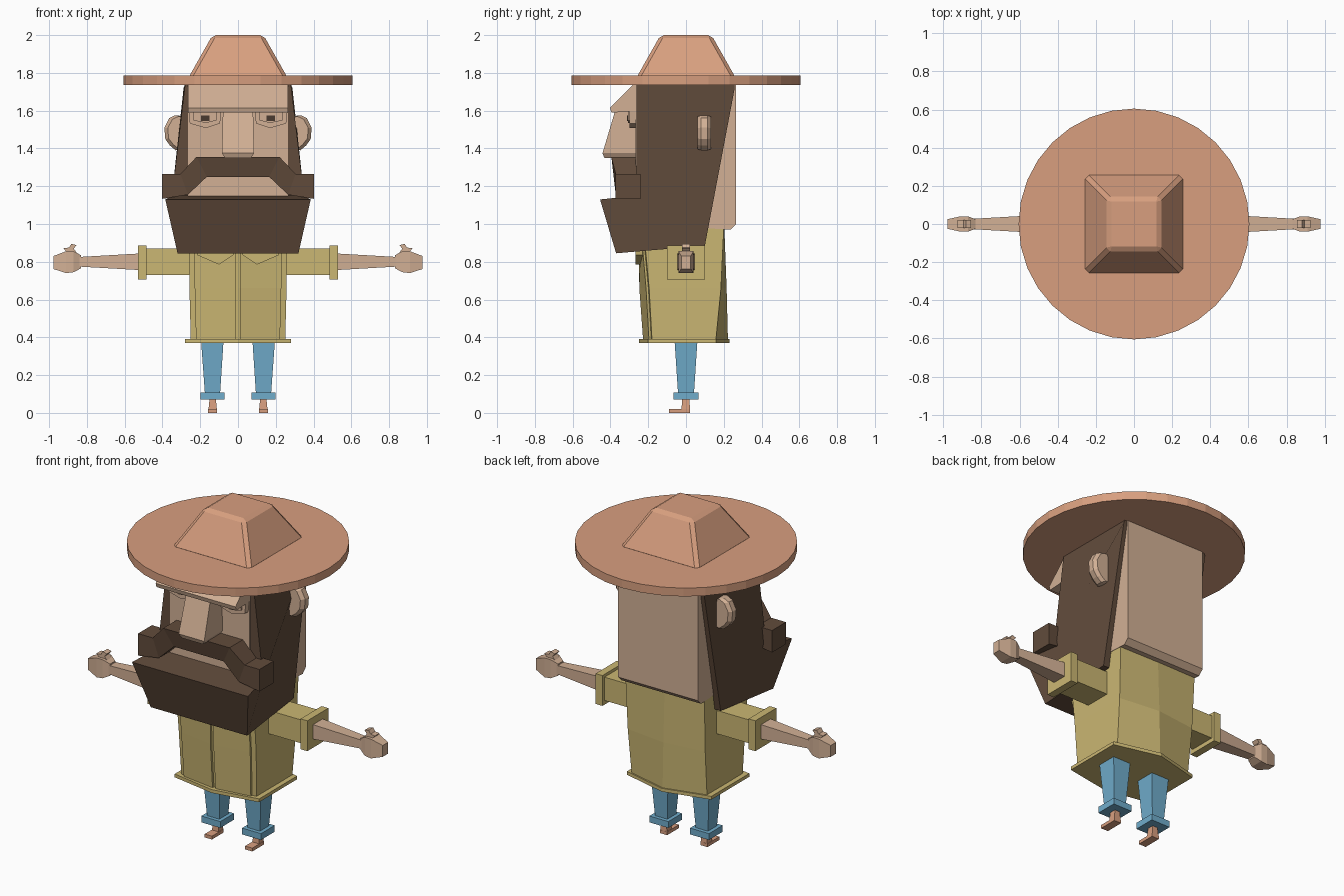
import bpy, bmesh, math

if "Cube" in bpy.data.objects:
    bpy.data.objects.remove(bpy.data.objects["Cube"])


def material(name, r, g, b):
    """Flat colour given as sRGB bytes."""
    def lin(c):
        c /= 255
        return c / 12.92 if c <= 0.04045 else ((c + 0.055) / 1.055) ** 2.4
    m = bpy.data.materials.new(name)
    m.diffuse_color = (lin(r), lin(g), lin(b), 1)
    m.use_nodes = True
    m.node_tree.nodes["Principled BSDF"].inputs["Base Color"].default_value = m.diffuse_color
    return m


SKIN = material("skin", 210, 176, 149)
TAN = material("tan_felt", 216, 159, 127)
BROWN = material("dark_brown_hair", 97, 75, 59)
SHIRT = material("mustard_cloth", 203, 183, 115)
BLUE = material("blue_denim", 112, 172, 203)
PUPIL = material("pupil_brown", 72, 58, 48)


def finish(name, bm, mat, mirror=False, bevel=0):
    bmesh.ops.recalc_face_normals(bm, faces=bm.faces)
    me = bpy.data.meshes.new(name)
    bm.to_mesh(me)
    bm.free()
    me.materials.append(mat)
    ob = bpy.data.objects.new(name, me)
    bpy.context.collection.objects.link(ob)
    if bevel:
        b = ob.modifiers.new("bevel", 'BEVEL')
        b.width, b.segments = bevel, 1
    if mirror:
        ob.modifiers.new("mirror", 'MIRROR').use_mirror_merge = False
    return ob


def loft(name, rings, mat, mirror=False, bevel=0):
    """Skin a closed solid through rings with equal point counts."""
    bm = bmesh.new()
    loops = [[bm.verts.new(p) for p in ring] for ring in rings]
    n = len(loops[0])
    for a, b in zip(loops, loops[1:]):
        for i in range(n):
            j = (i + 1) % n
            bm.faces.new((a[i], a[j], b[j], b[i]))
    bm.faces.new(loops[0][::-1])
    bm.faces.new(loops[-1])
    return finish(name, bm, mat, mirror, bevel)


def rect_z(z, x0, x1, y0, y1):
    return [(x0, y0, z), (x1, y0, z), (x1, y1, z), (x0, y1, z)]


def rect_x(x, hy, z0, z1):
    return [(x, -hy, z0), (x, hy, z0), (x, hy, z1), (x, -hy, z1)]


def box(name, x0, x1, y0, y1, z0, z1, mat, mirror=False, bevel=0):
    return loft(name, [rect_z(z0, x0, x1, y0, y1), rect_z(z1, x0, x1, y0, y1)],
                mat, mirror, bevel)


def front_prism(name, pts, y0, y1, mat, mirror=False):
    """Extrude an x-z outline along y."""
    return loft(name, [[(x, y, z) for x, z in pts] for y in (y0, y1)], mat, mirror)


# Hat
R = 0.605
loft("hat_brim", [[(R * math.cos(i * math.tau / 32), R * math.sin(i * math.tau / 32), z)
                   for i in range(32)] for z in (1.735, 1.785)], TAN)
loft("hat_crown", [rect_z(1.77, -.265, .265, -.265, .265),
                   rect_z(2.0, -.135, .135, -.135, .135)], TAN, bevel=0.018)

# Head, with a chamfered lower back edge
profile = [(-.268, 1.0), (.235, .97), (.265, 1.0), (.265, 1.75), (-.268, 1.75)]
loft("head", [[(x, y, z) for y, z in profile] for x in (-.265, .265)], SKIN)

# Sloping forehead with brow ledge
profile = [(-.26, 1.75), (-.28, 1.738), (-.402, 1.615), (-.395, 1.59), (-.26, 1.597)]
loft("forehead", [[(x, y, z) for y, z in profile] for x in (-.265, .265)], SKIN)

# Nose
loft("nose", [rect_z(1.6, -.08, .08, -.375, -.25),
              rect_z(1.375, -.085, .085, -.442, -.25),
              rect_z(1.35, -.07, .07, -.432, -.25)], SKIN)

# Eyes: lower lids with a dark pupil plate
lid = [(.095, 1.532), (.17, 1.508), (.255, 1.532), (.262, 1.6), (.09, 1.6)]
eye = [(.115, 1.548), (.17, 1.535), (.235, 1.548), (.24, 1.6), (.11, 1.6)]
front_prism("eyelid", lid, -.3, -.25, SKIN, True)
front_prism("eyeball", eye, -.308, -.25, SKIN, True)
box("pupil", .152, .195, -.313, -.306, 1.545, 1.575, PUPIL, True)

# Ears
ear = [(.27, 1.57), (.335, 1.575), (.365, 1.56), (.39, 1.51),
       (.385, 1.45), (.36, 1.415), (.33, 1.39), (.27, 1.40)]
ear_mid = [(x - (.018 if x > .3 else 0), 1.485 + (z - 1.485) * .93) for x, z in ear]
loft("ear", [[(x, .06, z) for x, z in ear_mid], [(x, .08, z) for x, z in ear],
             [(x, .115, z) for x, z in ear], [(x, .132, z) for x, z in ear_mid]],
     SKIN, True)

# Beard: side profile with a half-width at each point
beard = [(-.262, 1.74, .28), (-.262, 1.15, .35), (-.455, 1.13, .385),
         (-.37, .845, .32), (.10, .885, .30), (.258, 1.72, .288), (.258, 1.74, .28)]
loft("beard", [[(s * x, y, z) for y, z, x in beard] for s in (-1, 1)], BROWN)

# Moustache: four linked quads per half
outer = [(0, 1.355), (.22, 1.355), (.305, 1.265), (.403, 1.265)]
inner = [(0, 1.25), (.165, 1.25), (.265, 1.155), (.403, 1.133)]
half = outer + inner[::-1]
outline = half + [(-x, z) for x, z in half[::-1] if x > 0]
bm = bmesh.new()
cols = [(-x, a, -u, b) for (x, a), (u, b) in zip(outer[:0:-1], inner[:0:-1])]
cols += [(x, a, u, b) for (x, a), (u, b) in zip(outer, inner)]
grid = []
for x, a, u, b in cols:
    f = -.395 if a > 1.3 else -.372
    grid.append([bm.verts.new(p) for p in
                 ((x, f, a), (u, -.372, b), (u, -.24, b), (x, -.24, a))])
for g, h in zip(grid, grid[1:]):
    for i in range(4):
        bm.faces.new((g[i], g[(i + 1) % 4], h[(i + 1) % 4], h[i]))
bm.faces.new(grid[0])
bm.faces.new(grid[-1])
finish("moustache", bm, BROWN)

# Shirt: six-sided body (z, half width, front centre, front corner, back centre, back corner)
levels = [(.385, .25, -.215, -.18, .222, .158),
          (.66, .257, -.235, -.195, .215, .185),
          (.98, .262, -.24, -.225, .203, .2)]


def six(z, hx, fc, fk, bc, bk):
    return [(0, fc, z), (hx, fk, z), (hx, bk, z), (0, bc, z), (-hx, bk, z), (-hx, fk, z)]


loft("shirt_body", [six(*l) for l in levels], SHIRT)
hem = (.28, -.25, -.2, .23, .16)
loft("shirt_hem", [six(z, *hem) for z in (.37, .39)], SHIRT)

# Open shirt front and collar
panel = []
for z, hx, fc, fk, _, _ in levels:
    x1 = hx - .028
    y1 = fc + (fk - fc) * x1 / hx
    panel.append([(.01, fc - .012, z), (x1, y1 - .012, z),
                  (x1, y1 + .02, z), (.01, fc + .02, z)])
loft("shirt_front", panel, SHIRT, True)
front_prism("collar", [(.015, .87), (.025, .835), (.1, .785), (.215, .835), (.22, .87)],
            -.268, -.23, SHIRT, True)

# Sleeves and cuffs
loft("sleeve", [rect_x(.24, .08, .73, .87), rect_x(.49, .08, .73, .87)], SHIRT, True)
loft("sleeve_cuff", [rect_x(.485, .1, .705, .887), rect_x(.53, .1, .705, .887)], SHIRT, True)

# Forearms, hands and thumbs
loft("forearm", [rect_x(.5, .047, .755, .845), rect_x(.85, .027, .775, .825)], SKIN, True)
loft("hand", [rect_x(.832, .025, .765, .835), rect_x(.87, .04, .745, .856),
              rect_x(.91, .04, .74, .856), rect_x(.978, .025, .762, .83)], SKIN, True)
front_prism("thumb", [(.855, .85), (.905, .85), (.925, .872), (.895, .875),
                      (.882, .895), (.855, .888), (.87, .87)], -.022, .022, SKIN, True)

# Legs, turn-ups and feet
loft("trouser_leg", [rect_z(.1, .095, .175, -.042, .042),
                     rect_z(.375, .077, .195, -.06, .06)], BLUE, True)
box("trouser_cuff", .072, .198, -.065, .065, .07, .108, BLUE, True)
loft("ankle", [rect_z(.0, .11, .158, -.025, .022),
               rect_z(.08, .118, .15, -.02, .018)], TAN, True)
box("foot", .11, .158, -.09, .022, 0, .02, TAN, True)
